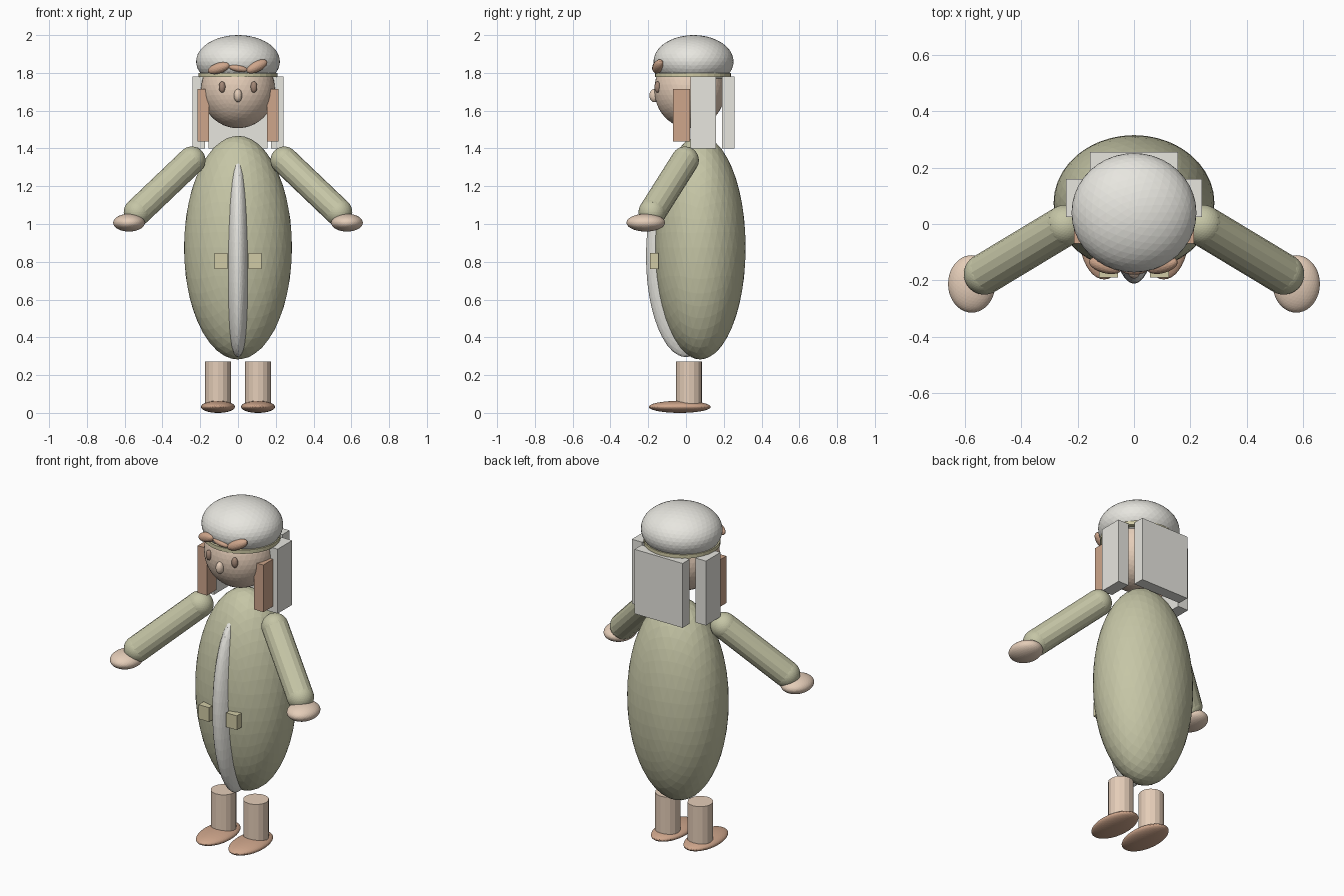
import bpy
from mathutils import Vector
from math import radians

if "Cube" in bpy.data.objects:
    bpy.data.objects.remove(bpy.data.objects["Cube"])


def material(name, rgb):
    m = bpy.data.materials.new(name)
    m.diffuse_color = (*rgb, 1)
    m.use_nodes = True
    m.node_tree.nodes["Principled BSDF"].inputs["Base Color"].default_value = m.diffuse_color
    return m


SKIN = material("skin", (0.78, 0.61, 0.48))
ROBE = material("olive_cloth", (0.56, 0.56, 0.38))
PALE = material("pale_cloth", (0.80, 0.79, 0.74))
TRIM = material("yellow_trim", (0.64, 0.60, 0.38))
BROWN = material("brown", (0.62, 0.38, 0.26))
DARK = material("eye_brown", (0.36, 0.24, 0.18))


def finish(name, mat):
    ob = bpy.context.object
    ob.name = ob.data.name = name
    ob.data.materials.append(mat)
    return ob


def ball(name, loc, radii, mat, rot=(0, 0, 0), detail=4):
    bpy.ops.mesh.primitive_ico_sphere_add(subdivisions=detail, radius=1, location=loc,
                                          rotation=[radians(a) for a in rot])
    ob = finish(name, mat)
    ob.scale = radii
    return ob


def box(name, lo, hi, mat):
    lo, hi = Vector(lo), Vector(hi)
    bpy.ops.mesh.primitive_cube_add(size=1, location=(lo + hi) / 2)
    ob = finish(name, mat)
    ob.scale = [abs(d) for d in hi - lo]
    return ob


def rod(name, a, b, r, mat, sides=16):
    a, b = Vector(a), Vector(b)
    bpy.ops.mesh.primitive_cylinder_add(vertices=sides, radius=r, depth=(b - a).length,
                                        location=(a + b) / 2,
                                        rotation=(b - a).to_track_quat('Z', 'Y').to_euler())
    return finish(name, mat)


# robe and its front panel
ball("robe", (0, 0.075, 0.875), (0.286, 0.241, 0.592), ROBE)
ball("front_panel", (0, 0, 0.83), (0.078, 0.212, 0.535), PALE)

# head, nose, cap and cap band
ball("head", (0, 0.02, 1.71), (0.196, 0.188, 0.203), SKIN)
ball("nose", (0, -0.168, 1.68), (0.022, 0.026, 0.035), SKIN, detail=3)
ball("cap", (0, 0.04, 1.86), (0.222, 0.212, 0.14), PALE)
band = rod("cap_band", (0, 0.037, 1.778), (0, 0.037, 1.80), 1, TRIM, 32)
band.scale = (0.208, 0.202, 1)

# coiled ornament on the cap
ball("ornament_left", (-0.102, -0.147, 1.825), (0.062, 0.028, 0.028), BROWN, (0, -17, -15), 3)
ball("ornament_right", (0.100, -0.147, 1.834), (0.062, 0.028, 0.028), BROWN, (0, -26, 15), 3)
ball("ornament_middle", (0, -0.16, 1.824), (0.05, 0.02, 0.018), BROWN, (0, 10, 0), 3)

# hair hanging at the back
box("back_hair", (-0.157, 0.19, 1.40), (0.157, 0.256, 1.78), PALE)

for side, s in (("left", -1), ("right", 1)):
    # eyes and the hanging panels beside the face
    ball(f"eye_{side}", (s * 0.084, -0.15, 1.725), (0.018, 0.017, 0.03), DARK, detail=3)
    box(f"side_hair_{side}", (s * 0.174, 0.024, 1.40), (s * 0.242, 0.16, 1.78), PALE)
    box(f"face_panel_{side}", (s * 0.154, -0.07, 1.437), (s * 0.214, 0.02, 1.715), BROWN)

    # sleeves with rounded ends, and hands
    shoulder, wrist = (s * 0.245, -0.005, 1.337), (s * 0.532, -0.178, 1.063)
    rod(f"sleeve_{side}", shoulder, wrist, 0.073, ROBE)
    ball(f"shoulder_{side}", shoulder, (0.073,) * 3, ROBE)
    ball(f"cuff_{side}", wrist, (0.073,) * 3, ROBE)
    ball(f"hand_{side}", (s * 0.577, -0.213, 1.007), (0.084, 0.102, 0.047), SKIN)

    # clasps on the robe
    box(f"clasp_{side}", (s * 0.056, -0.19, 0.763), (s * 0.125, -0.145, 0.847), TRIM)

    # legs and shoes
    rod(f"leg_{side}", (s * 0.106, 0.017, 0.04), (s * 0.106, 0.017, 0.272), 0.069, SKIN)
    ball(f"shoe_{side}", (s * 0.106, -0.033, 0.032), (0.09, 0.164, 0.032), BROWN)
